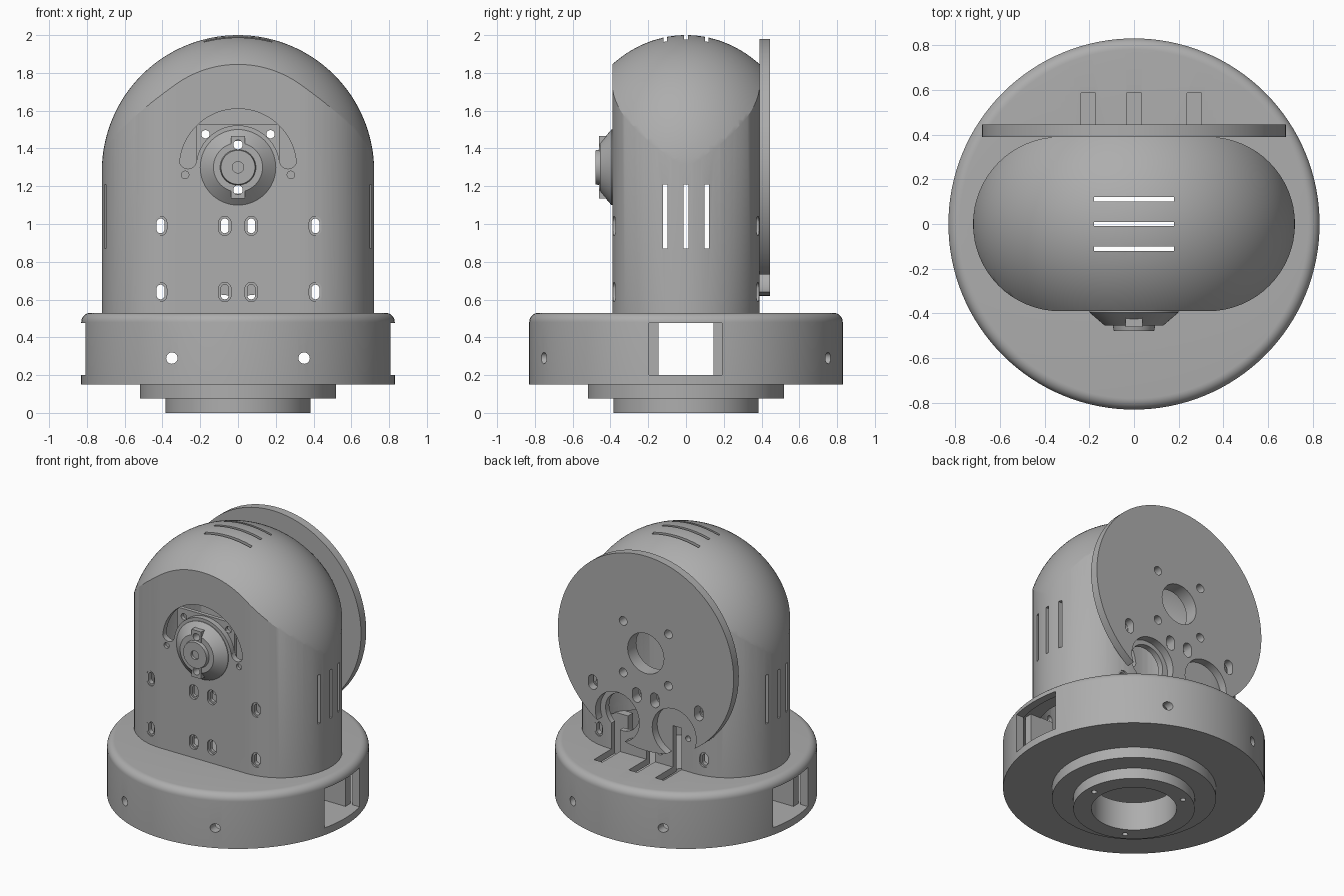
import bpy, bmesh
from math import pi, sin, cos, radians
from mathutils import Matrix

cube = bpy.data.objects.get("Cube")
if cube:
    bpy.data.objects.remove(cube)

grey = bpy.data.materials.new("plain_grey")
grey.use_nodes = True
GREY = (0.42, 0.42, 0.42, 1)
grey.diffuse_color = GREY
grey.node_tree.nodes["Principled BSDF"].inputs["Base Color"].default_value = GREY

HUB_Z = 1.3


def finish(bm, name):
    bmesh.ops.remove_doubles(bm, verts=bm.verts, dist=1e-5)
    bmesh.ops.recalc_face_normals(bm, faces=bm.faces)
    mesh = bpy.data.meshes.new(name)
    bm.to_mesh(mesh)
    bm.free()
    mesh.materials.append(grey)
    ob = bpy.data.objects.new(name, mesh)
    bpy.context.collection.objects.link(ob)
    return ob


def prism(name, outline, lo, hi, axis):
    """Extrude a flat outline along an axis."""
    place = {"x": lambda u, v, w: (w, u, v), "y": lambda u, v, w: (u, w, v),
             "z": lambda u, v, w: (u, v, w)}[axis]
    bm = bmesh.new()
    a = [bm.verts.new(place(u, v, lo)) for u, v in outline]
    b = [bm.verts.new(place(u, v, hi)) for u, v in outline]
    bm.faces.new(a)
    bm.faces.new(b[::-1])
    for i in range(len(a)):
        j = (i + 1) % len(a)
        bm.faces.new((a[i], a[j], b[j], b[i]))
    return finish(bm, name)


def lathe(name, profile, steps=96):
    bm = bmesh.new()
    vs = [bm.verts.new((r, 0, z)) for r, z in profile]
    es = [bm.edges.new(p) for p in zip(vs, vs[1:])]
    bmesh.ops.spin(bm, geom=vs + es, cent=(0, 0, 0), axis=(0, 0, 1),
                   angle=2 * pi, steps=steps, use_merge=True)
    return finish(bm, name)


def arc(cx, cy, r, start, end, n):
    return [(cx + r * cos(radians(start + (end - start) * i / n)),
             cy + r * sin(radians(start + (end - start) * i / n))) for i in range(n + 1)]


def circle(cx, cy, r, n=32):
    return arc(cx, cy, r, 0, 360, n)[:-1]


def rect(u0, u1, v0, v1):
    return [(u0, v0), (u1, v0), (u1, v1), (u0, v1)]


def pill(cx, cy, r, half):
    return arc(cx, cy + half, r, 0, 180, 10) + arc(cx, cy - half, r, 180, 360, 10)


def stadium(t=0.0):
    r = 0.39 - t
    return arc(0.33, 0, r, -90, 90, 32) + arc(-0.33, 0, r, 90, 270, 32)


def boolean(ob, tool, op="DIFFERENCE"):
    tool.hide_render = True
    mod = ob.modifiers.new("cut", "BOOLEAN")
    mod.operation, mod.object, mod.solver = op, tool, "EXACT"
    bpy.context.view_layer.objects.active = ob
    bpy.ops.object.modifier_apply(modifier=mod.name)
    bpy.data.objects.remove(tool)


def cut(ob, outline, lo, hi, axis):
    boolean(ob, prism("cutter", outline, lo, hi, axis))


def domed(name, t, bottom):
    """Stadium column closed by an ellipsoid dome."""
    ob = prism(name, stadium(t), bottom, 2.2, "z")
    r = 0.721 - t
    dome = [(0, 0.3), (r, 0.3)] + arc(0, 1.279, r, 0, 90, 32)
    dome[-1] = (0, 1.279 + r)
    tool = lathe("dome_tool", dome, 128)
    tool.data.transform(Matrix.Diagonal((1, (0.63 - t) / r, 1, 1)))
    boolean(ob, tool, "INTERSECT")
    return ob


# Round base with stepped foot, hollow inside
fillet = arc(0.78, 0.48, 0.05, 0, 90, 8)
base = lathe("base", [(0, 0.485), (0.775, 0.485), (0.775, 0.2), (0.27, 0.2), (0.27, 0),
                      (0.385, 0), (0.385, 0.075), (0.52, 0.075), (0.52, 0.15),
                      (0.83, 0.15)] + fillet + [(0, 0.53)], 128)
cut(base, stadium(0.04), 0.4, 0.6, "z")
cut(base, rect(-0.195, 0.19, 0.2005, 0.475), -1, 1, "x")
for x in (-0.35, 0.35):
    cut(base, circle(x, 0.29, 0.03), -1, 1, "y")
for a in (0, 120, 240):
    cut(base, circle(0.33 * cos(radians(a)), 0.33 * sin(radians(a)), 0.018, 16), -0.1, 0.1, "z")

# Domed hollow housing
body = domed("housing", 0, 0.525)
boolean(body, domed("cavity", 0.04, 0.4))

# Mounting disc on the back
disc = prism("back_disc", circle(0, HUB_Z, 0.68, 128), 0.388, 0.445, "y")
for x in (-0.22, 0.22):
    cut(disc, circle(x, 0.8, 0.17, 48), 0.3, 0.5, "y")

# Cable slits in the base top and the back wall
for x in (-0.205, 0, 0.27):
    slit = rect(x - 0.033, x + 0.033, 0.33, 0.585)
    cut(base, slit, 0.4, 0.6, "z")
    cut(body, slit, 0.4, 0.82, "z")
cut(body, circle(0.22, 0.81, 0.13), 0.3, 0.5, "y")
cut(body, circle(-0.29, 0.76, 0.02, 16), 0.3, 0.5, "y")

# Vent slots in the sides and the dome
for k in (-0.11, 0, 0.11):
    cut(body, rect(k - 0.0125, k + 0.0125, 0.87, 1.21), -1, 1, "x")
    cut(body, rect(-0.18, 0.18, k - 0.01, k + 0.01), 1.75, 2.2, "z")

# Slotted bolt holes, counterbored on the outer faces
for x in (-0.41, -0.07, 0.07, 0.41):
    for z in (0.64, 0.99):
        cut(body, pill(x, z, 0.021, 0.018), -0.6, 0.6, "y")
        for lo, hi in ((-0.6, -0.373), (0.373, 0.6)):
            cut(body, pill(x, z, 0.033, 0.018), lo, hi, "y")
    cut(disc, pill(x, 0.99, 0.033, 0.018), 0.3, 0.6, "y")

# Shaft hole and four screw holes at the back
for part in (body, disc):
    cut(part, circle(0, HUB_Z, 0.14, 48), 0.3, 0.6, "y")
    for x in (-0.175, 0.175):
        for z in (-0.18, 0.18):
            cut(part, circle(x, HUB_Z + z, 0.03, 20), 0.3, 0.6, "y")

# Curved adjustment slot and pilot holes at the front
slot = (arc(0, HUB_Z, 0.31, 8, 172, 40) + arc(-0.265, HUB_Z + 0.037, 0.045, 188, 352, 10)
        + arc(0, HUB_Z, 0.222, 172, 8, 40) + arc(0.265, HUB_Z + 0.037, 0.045, 188, 352, 10))
cut(body, slot, -0.5, -0.3, "y")
for x in (-0.28, 0.28):
    cut(body, circle(x, 1.26, 0.02, 16), -0.5, -0.37, "y")

# Motor flange seen through the slot
flange = prism("motor_flange", rect(-0.22, 0.22, 1.08, 1.53), -0.352, -0.325, "y")
for x in (-0.172, 0.172):
    cut(flange, circle(x, 1.475, 0.022, 20), -0.5, -0.2, "y")

# Conical hub with a shaft boss and two clamp tabs
hub = lathe("front_hub", [(0, 0.38), (0.2, 0.38), (0.2, 0.395), (0.13, 0.455), (0.095, 0.455),
                          (0.09, 0.478), (0.03, 0.478), (0.03, 0.46), (0, 0.46)], 64)
hub.data.transform(Matrix.Translation((0, 0, HUB_Z)) @ Matrix.Rotation(pi / 2, 4, "X"))
for s in (-1, 1):
    zs = sorted((HUB_Z + s * 0.085, HUB_Z + s * 0.165))
    boolean(hub, prism("tab_tool", rect(-0.037, 0.037, *zs), -0.46, -0.385, "y"), "UNION")
for s in (-1, 1):
    for part in (hub, body, flange):
        cut(part, circle(0, HUB_Z + s * 0.12, 0.025, 20), -0.6, -0.3, "y")

# Posts behind the side windows
posts = []
for sx in (-1, 1):
    for sy in (-1, 1):
        ys = sorted((sy * 0.145, sy * 0.2))
        side = "left" if sx > 0 else "right"
        end = "back" if sy > 0 else "front"
        posts.append(prism(f"{side}_{end}_post", rect(*sorted((sx * 0.55, sx * 0.73)), *ys),
                           0.19, 0.49, "z"))

# Smooth curved surfaces, keep edges crisp
bpy.ops.object.select_all(action="DESELECT")
for ob in [base, body, disc, flange, hub] + posts:
    ob.select_set(True)
bpy.context.view_layer.objects.active = base
bpy.ops.object.shade_smooth_by_angle(angle=radians(30))
